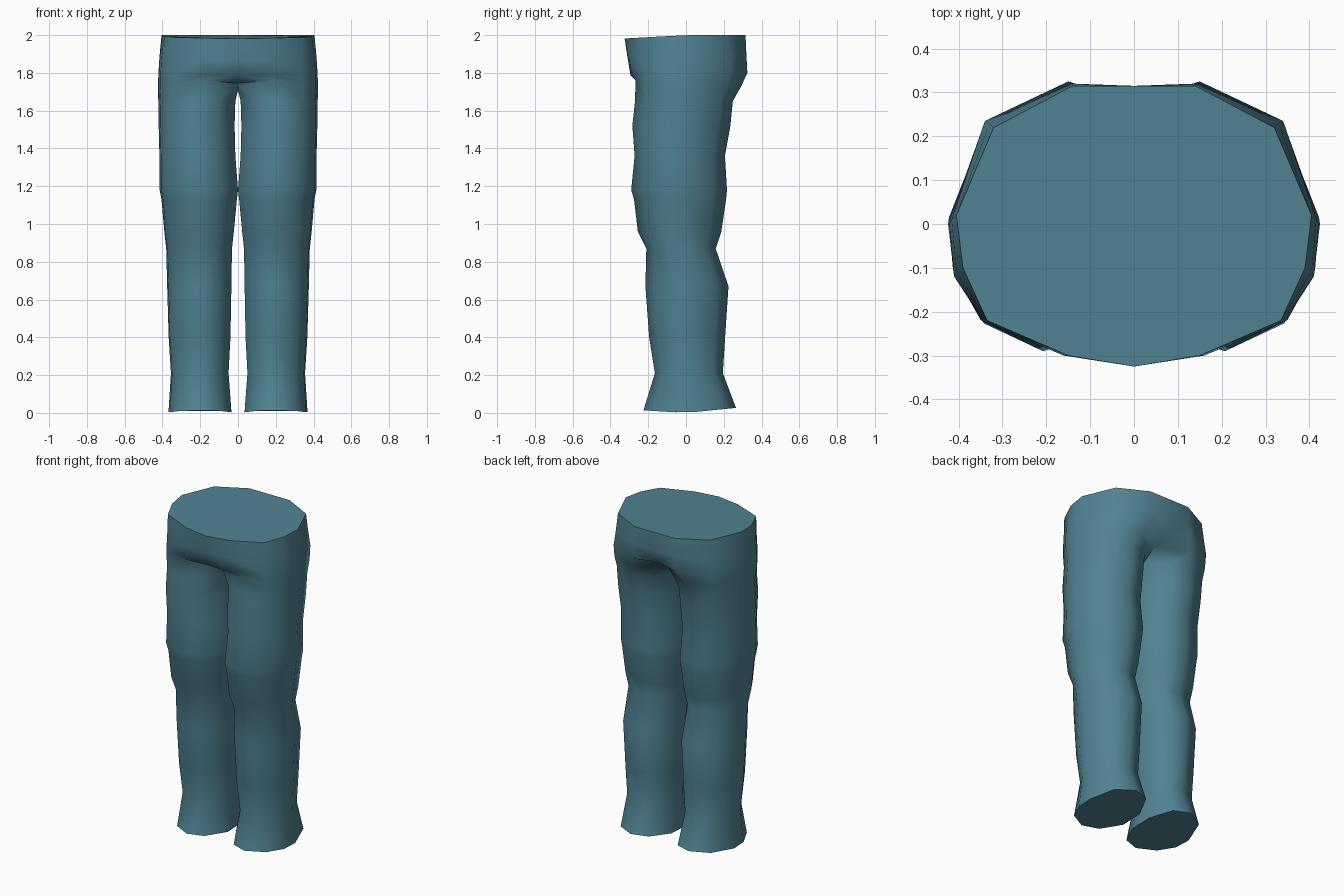
import bpy, bmesh, math

if "Cube" in bpy.data.objects:
    bpy.data.objects.remove(bpy.data.objects["Cube"])

mat = bpy.data.materials.new("teal_cloth")
mat.diffuse_color = (0.082, 0.225, 0.29, 1)
mat.use_nodes = True
mat.node_tree.nodes["Principled BSDF"].inputs["Base Color"].default_value = mat.diffuse_color

# Hip half-rings, front centre round the outside to back centre
waist = [(0, -.325), (.15, -.30), (.335, -.22), (.39, -.10),
         (.405, .02), (.32, .22), (.14, .315), (0, .315)]
waist = [(x, y, 2 - .055 * max(0, -y)) for x, y in waist]
belly = [(0, -.308, 1.87), (.16, -.30, 1.87), (.335, -.225, 1.88), (.405, -.11, 1.88),
         (.416, .01, 1.88), (.33, .23, 1.88), (.14, .32, 1.89), (0, .315, 1.88)]
seat = [(0, -.293, 1.785), (.17, -.29, 1.79), (.34, -.225, 1.80), (.41, -.12, 1.80),
        (.421, 0, 1.80), (.34, .235, 1.80), (.15, .325, 1.80), (0, .28, 1.80)]
# Crotch ring: the last two points close the loop under the crotch
crotch = [(0, -.17, 1.745), (.2, -.267, 1.762), (.345, -.22, 1.74), (.41, -.12, 1.73),
          (.424, 0, 1.73), (.345, .22, 1.72), (.18, .29, 1.725), (0, .19, 1.745),
          (0, .07, 1.712), (0, -.07, 1.708)]

# Leg cross-section, and levels: z, inner x, outer x, front y, back y
section = [(-.6, -.85), (0, -1), (.65, -.75), (.96, -.32), (1, .1),
           (.68, .74), (0, 1), (-.6, .85), (-1, .3), (-1, -.3)]
levels = [(1.65, .014, .422, -.270, .248), (1.52, .018, .420, -.284, .235),
          (1.36, .014, .416, -.272, .206), (1.18, .000, .415, -.290, .217),
          (1.13, .006, .405, -.275, .212), (.96, .022, .390, -.255, .187),
          (.87, .032, .380, -.210, .157), (.67, .035, .375, -.215, .225),
          (.40, .040, .367, -.195, .207), (.21, .050, .355, -.165, .195),
          (.00, .035, .368, -.225, .265)]


def leg_ring(z, xi, xo, yf, yb):
    ring = []
    for u, v in section:
        x = (xi + xo) / 2 + u * (xo - xi) / 2
        y = (yf + yb) / 2 + v * (yb - yf) / 2
        lift = max(.1 * y, -.06 * y) if z == 0 else 0  # curved hem
        ring.append((x, y, z + lift))
    return ring


bm = bmesh.new()


def add_ring(points):
    return [bm.verts.new(p) for p in points]


def bridge(upper, lower, count, closed):
    for i in range(count if closed else count - 1):
        j = (i + 1) % count
        bm.faces.new((upper[i], lower[i], lower[j], upper[j]))


# Waist cap and hips, open along the centre line
hips = [add_ring(r) for r in (waist, belly, seat, crotch)]
bm.faces.new(hips[0])
for a, b in zip(hips, hips[1:]):
    bridge(a, b, 8, False)

# Leg down to the closed hem
legs = [hips[-1]] + [add_ring(leg_ring(*l)) for l in levels]
for a, b in zip(legs, legs[1:]):
    bridge(a, b, 10, True)
bm.faces.new(list(reversed(legs[-1])))

# Mirror the half and weld the centre line
half = list(bm.verts) + list(bm.edges) + list(bm.faces)
copy = bmesh.ops.duplicate(bm, geom=half)["geom"]
for v in copy:
    if isinstance(v, bmesh.types.BMVert):
        v.co.x = -v.co.x
centre = [v for v in bm.verts if abs(v.co.x) < 1e-5 and v.co.z > 1.6]
bmesh.ops.remove_doubles(bm, verts=centre, dist=1e-4)
bmesh.ops.recalc_face_normals(bm, faces=bm.faces)

mesh = bpy.data.meshes.new("trousers")
bm.to_mesh(mesh)
bm.free()
mesh.materials.append(mat)
trousers = bpy.data.objects.new("trousers", mesh)
bpy.context.collection.objects.link(trousers)
bpy.context.view_layer.objects.active = trousers
trousers.select_set(True)
bpy.ops.object.shade_smooth_by_angle(angle=math.radians(62))
